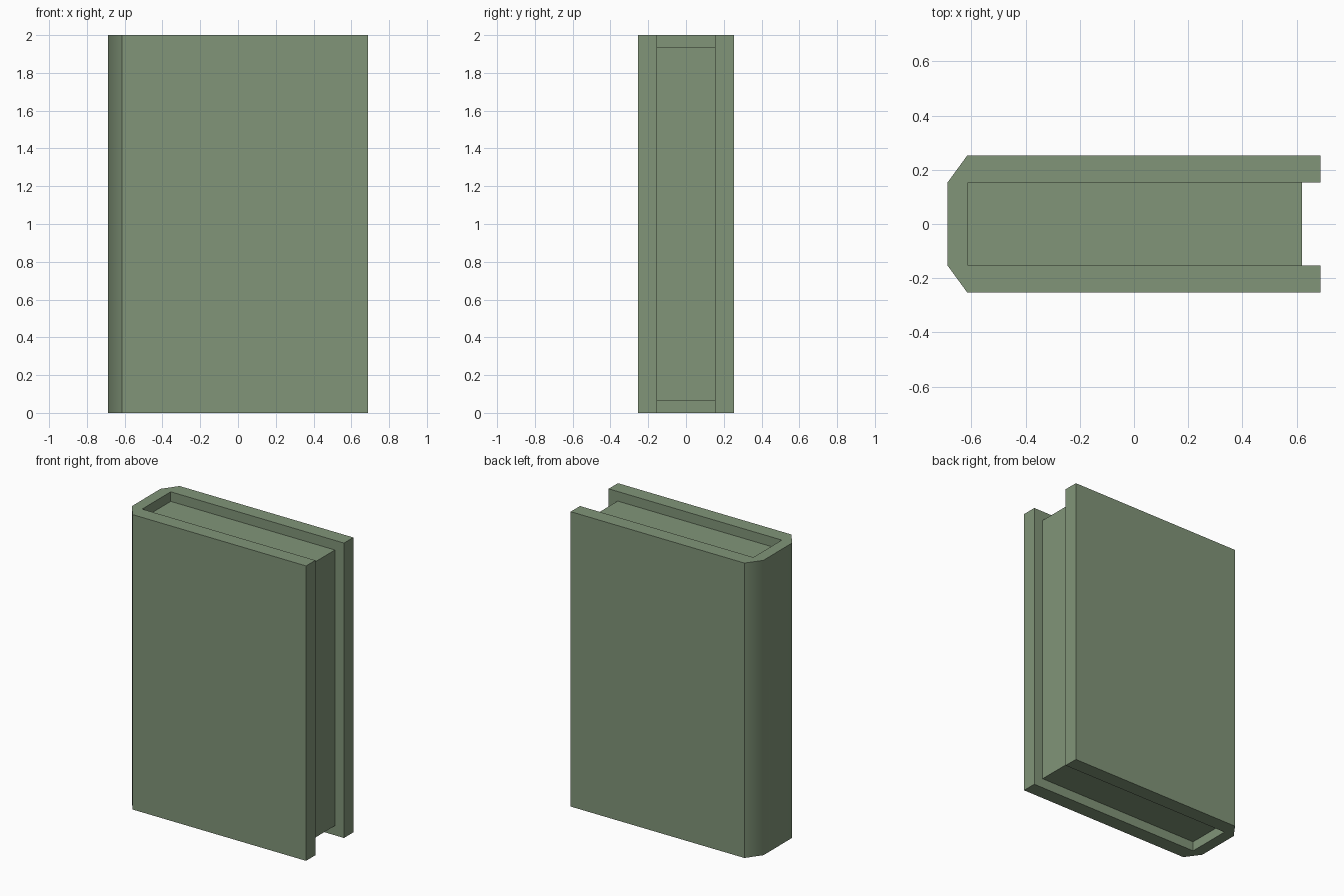
import bpy, bmesh, math

if "Cube" in bpy.data.objects:
    bpy.data.objects.remove(bpy.data.objects["Cube"])

H = 2.0           # book height
INSET = 0.065     # page block inset from the cover edges
OUT, INN = 0.253, 0.153   # outer / inner half thickness

mat = bpy.data.materials.new("cloth_green")
mat.diffuse_color = (0.22, 0.30, 0.19, 1)
mat.use_nodes = True
mat.node_tree.nodes["Principled BSDF"].inputs["Base Color"].default_value = mat.diffuse_color


def extrude_profile(name, pts, z0, z1):
    """Extrude a closed XY outline from z0 to z1."""
    bm = bmesh.new()
    face = bm.faces.new([bm.verts.new((x, y, z0)) for x, y in pts])
    res = bmesh.ops.extrude_face_region(bm, geom=[face])
    top = [v for v in res["geom"] if isinstance(v, bmesh.types.BMVert)]
    bmesh.ops.translate(bm, verts=top, vec=(0, 0, z1 - z0))
    bmesh.ops.recalc_face_normals(bm, faces=bm.faces)
    me = bpy.data.meshes.new(name)
    bm.to_mesh(me)
    bm.free()
    me.materials.append(mat)
    ob = bpy.data.objects.new(name, me)
    bpy.context.collection.objects.link(ob)
    return ob


# Cover: half of the C-shaped outline, mirrored across y = 0
half = [(-0.612, INN), (0.688, INN), (0.688, OUT), (-0.615, OUT), (-0.688, INN)]
outline = half + [(x, -y) for x, y in reversed(half)]
cover = extrude_profile("cover", outline, 0, H)

# Soft shading between spine and its bevels, all other edges sharp
bpy.context.view_layer.objects.active = cover
cover.select_set(True)
bpy.ops.object.shade_smooth_by_angle(angle=math.radians(45))
wn = cover.modifiers.new("weighted_normals", 'WEIGHTED_NORMAL')
wn.keep_sharp = True

# Page block, recessed at top, bottom and fore edge
extrude_profile("page_block",
                [(-0.612, -INN), (0.62, -INN), (0.62, INN), (-0.612, INN)],
                INSET, H - INSET)
